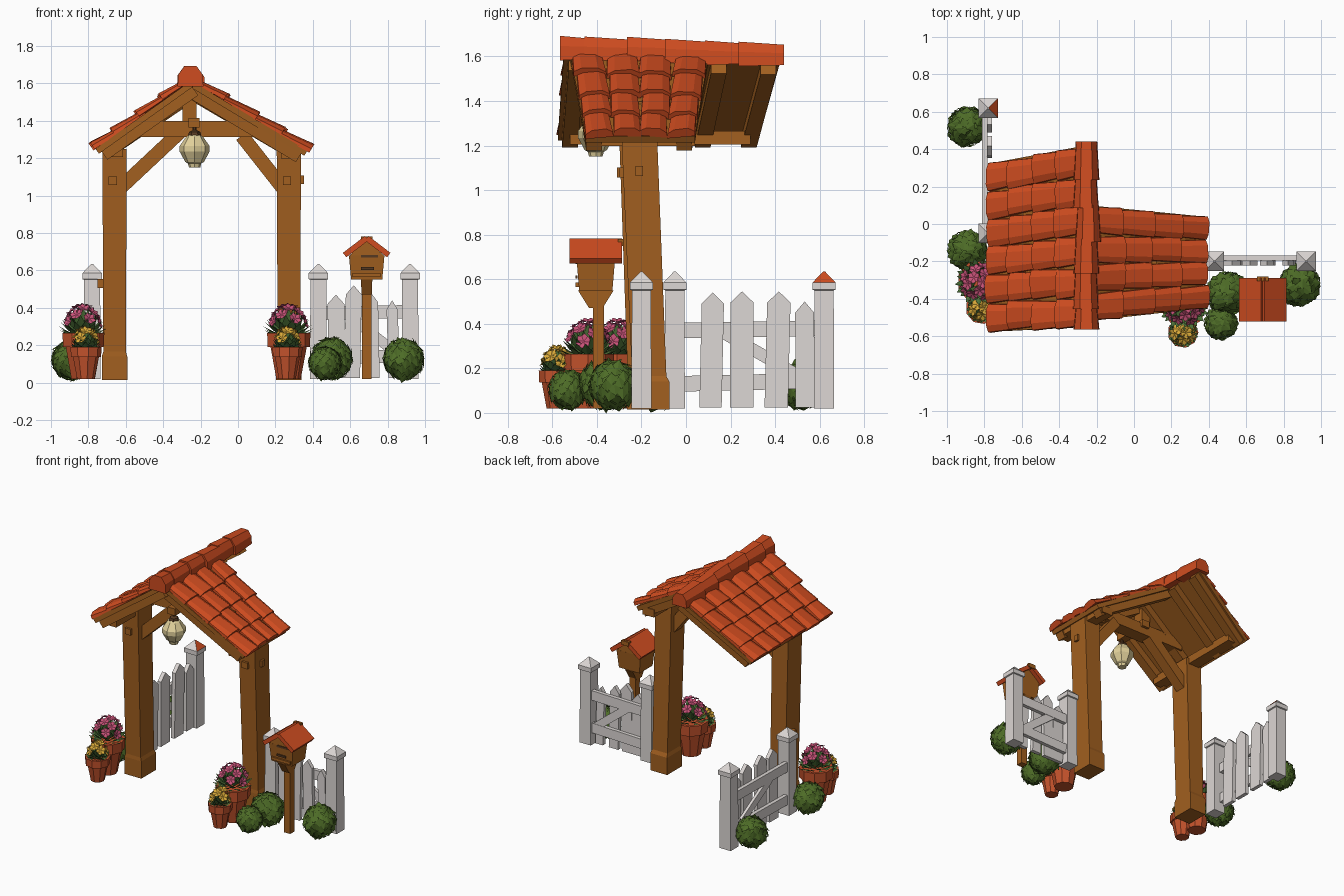
import bpy, bmesh, math, random
from mathutils import Vector as V

if "Cube" in bpy.data.objects:
    bpy.data.objects.remove(bpy.data.objects["Cube"])
random.seed(4)
rnd = random.uniform
X, Y, Z = V((1, 0, 0)), V((0, 1, 0)), V((0, 0, 1))

def mat(name, *c):
    m = bpy.data.materials.new(name)
    m.diffuse_color = (*c, 1)
    m.use_nodes = True
    m.node_tree.nodes["Principled BSDF"].inputs["Base Color"].default_value = m.diffuse_color
    return m

WOOD = mat("warm wood", 0.36, 0.115, 0.014)
TILE = mat("roof tile orange", 0.62, 0.072, 0.014)
WHITE = mat("fence white", 0.72, 0.68, 0.66)
GREEN = mat("bush green", 0.075, 0.15, 0.02)
LEAF = mat("plant green", 0.075, 0.17, 0.04)
CLAY = mat("clay pot", 0.55, 0.085, 0.025)
CREAM = mat("lantern cream", 0.76, 0.64, 0.33)
PINK = mat("pink petals", 0.58, 0.085, 0.19)
YELLOW = mat("yellow petals", 0.70, 0.40, 0.04)
DARK = mat("dark iron", 0.09, 0.04, 0.015)

def finish(name, bm, *mats):
    me = bpy.data.meshes.new(name)
    bm.to_mesh(me)
    bm.free()
    for m in mats:
        me.materials.append(m)
    ob = bpy.data.objects.new(name, me)
    bpy.context.collection.objects.link(ob)
    return ob

def loft(bm, rings):
    """Closed solid through rings of equal point count."""
    rs = [[bm.verts.new(p) for p in r] for r in rings]
    fs = [bm.faces.new(rs[0]), bm.faces.new(rs[-1])]
    n = len(rs[0])
    for a, b in zip(rs, rs[1:]):
        fs += [bm.faces.new((a[i], a[(i + 1) % n], b[(i + 1) % n], b[i])) for i in range(n)]
    bmesh.ops.recalc_face_normals(bm, faces=fs)

def rect(c, u, v, hu, hv):
    c = V(c)
    return [c + u * a * hu + v * b * hv for a, b in ((-1, -1), (1, -1), (1, 1), (-1, 1))]

def circle(c, r, n=9):
    return [V(c) + V((r * math.cos(6.2832 * i / n), r * math.sin(6.2832 * i / n), 0)) for i in range(n)]

def beam(bm, p, q, w, h, side=Y):
    """Bar from p to q, w along side, h across it."""
    p, q = V(p), V(q)
    up = (q - p).cross(side).normalized()
    loft(bm, [rect(p, side, up, w / 2, h / 2), rect(q, side, up, w / 2, h / 2)])

def leaf(bm, base, d, n, length, width):
    """Folded diamond leaf."""
    s = d.cross(n).normalized()
    mid = base + d * length * 0.5
    a, t = bm.verts.new(base), bm.verts.new(base + d * length)
    l, r = [bm.verts.new(mid + s * k * width / 2 - n * width * 0.12) for k in (1, -1)]
    for f in (bm.faces.new((a, l, t)), bm.faces.new((a, t, r))):
        f.normal_update()
        if f.normal.dot(n) < 0:
            f.normal_flip()

def sphere_dirs(n, zmin=-1.0):
    for i in range(n):
        z = 1 - (1 - zmin) * (i + 0.5) / n
        r, a = math.sqrt(1 - z * z), i * 2.39996
        yield V((r * math.cos(a), r * math.sin(a), z))

# --- gate posts with wider feet and pegs
for name, x, y0, y1 in (("left_post", -0.66, -0.18, -0.22), ("right_post", 0.272, -0.16, -0.21)):
    bm = bmesh.new()
    loft(bm, [rect((x, y, z), X, Y, hx, hy) for z, y, hx, hy in (
        (0.015, y0, .068, .085), (0.14, y0, .068, .085), (0.165, y0 - .005, .06, .077), (1.25, y1, .065, .08))])
    beam(bm, (x - 0.01, y1 - 0.09, 1.08), (x - 0.01, y1, 1.08), .045, .045, X)
    beam(bm, (x, y1, 1.085), (x + 0.08, y1, 1.085), .035, .045)
    if x < 0:
        beam(bm, (x - .09, y0, .53), (x, y0, .53), .04, .05)
    finish(name, bm, WOOD)

# --- gate frame: tie beam, king post, braces, wall plates, lantern arm
bm = bmesh.new()
beam(bm, (-0.58, -0.22, 1.355), (0.12, -0.22, 1.355), .1, .085)
beam(bm, (-0.26, -0.22, 1.38), (-0.26, -0.22, 1.58), .08, .075)
beam(bm, (-0.63, -0.21, 1.04), (-0.31, -0.21, 1.34), .08, .075)
beam(bm, (0.24, -0.2, 1.04), (0.02, -0.2, 1.32), .08, .075)
beam(bm, (-0.235, -0.43, 1.39), (-0.235, -0.15, 1.39), .06, .05, X)
beam(bm, (-0.66, -0.52, 1.235), (-0.66, 0.29, 1.235), .09, .06, X)
beam(bm, (0.275, -0.44, 1.225), (0.275, 0.04, 1.225), .09, .055, X)
finish("gate_frame", bm, WOOD)

# --- roof slopes: corners are ridge front/back, eave front/back
slopes = (
    ("left", V((-.25, -.55, 1.60)), V((-.25, .42, 1.58)), V((-.755, -.575, 1.24)), V((-.755, .325, 1.24)), 6, (.06, .38, .72, .95)),
    ("right", V((-.25, -.52, 1.60)), V((-.25, .10, 1.59)), V((.365, -.45, 1.23)), V((.365, .04, 1.23)), 4, (.08, .45, .9)))
for name, r0, r1, e0, e1, cols, rafters in slopes:
    n = (e0 - r0).cross(r1 - r0).normalized()
    n = n if n.z > 0 else -n

    def at(s, t, h=0.0):
        return r0.lerp(r1, t).lerp(e0.lerp(e1, t), s) + n * h

    # wooden deck and rafters
    bm = bmesh.new()
    loft(bm, [[at(s, 0, -.02), at(s, 1, -.02), at(s, 1, .012), at(s, 0, .012)] for s in (0, 1)])
    for t in rafters:
        beam(bm, at(0.01, t, -.045), at(0.97, t, -.045), .07, .055)
    finish(name + "_roof_deck", bm, WOOD)

    # barrel tiles, each lifting and widening towards the eave
    bm = bmesh.new()
    rows = 4
    for i in range(cols):
        for j in range(rows):
            tc, k = (i + 0.5) / cols + rnd(-.008, .008), rnd(-.007, .007)
            end = rnd(.0, .025) if j == rows - 1 else rnd(.02, .05)
            rings = []
            for s, w, lo, hi in ((j / rows - .03 * (j > 0), .86, .008, .034),
                                 ((j + 1) / rows + end, 1.04, .014, .058)):
                rings.append([at(s, tc + a * w / cols, lo + (hi - lo) * b + k * a * 2)
                              for a, b in ((-.5, 0), (-.48, .55), (-.26, .95), (.24, 1), (.48, .55), (.5, 0))])
            loft(bm, rings)
    finish(name + "_roof_tiles", bm, TILE)

# --- ridge cap tiles, sagging slightly to the back
bm = bmesh.new()
ys = (-.56, -.45, -.26, -.09, .09, .24, .43)
sec = ((-.064, -.06), (-.06, .0), (-.03, .042), (.03, .042), (.06, .0), (.064, -.06))
for a, b in zip(ys, ys[1:]):
    dx, dz = rnd(-.008, .008), rnd(-.005, .005)
    loft(bm, [[V((-.25 + dx + u * k, y, 1.648 - .03 * (y + .56) + dz + v * k)) for u, v in sec]
              for y, k in ((a - .005, 1.08), (b + .01, .9))])
finish("ridge_tiles", bm, TILE)

# --- hanging lantern
lx, ly = -0.232, -0.405
bm = bmesh.new()
loft(bm, [circle((lx, ly, z), r, 8) for z, r in ((1.15, .03), (1.172, .036), (1.18, .05), (1.235, .08), (1.265, .08), (1.315, .045), (1.325, .03))])
finish("lantern", bm, CREAM)
bm = bmesh.new()
loft(bm, [circle((lx, ly, z), r, 6) for z, r in ((1.32, .036), (1.34, .03), (1.35, .01), (1.38, .01))])
finish("lantern_hook", bm, DARK)

# --- picket fences: a = run direction, b = side carrying the rails
def fence(name, start, a, b, length, pickets, painted):
    start = V(start)
    bm = bmesh.new()
    for d, w, top in pickets:
        lean = rnd(-.012, .012)
        prof = ((-w / 2, .025), (w / 2, .025), (w / 2 + lean, top - .05), (lean, top), (-w / 2 + lean, top - .05))
        loft(bm, [[start + a * (d + u) + Z * z + b * o for u, z in prof] for o in (-.022, .006)])
    for z0, z1 in ((.37, .38), (.13, .145)):
        beam(bm, start + b * .018 + Z * z0, start + a * length + b * .018 + Z * z1, .028, .07, b)
    beam(bm, start + a * length * .95 + b * .02 + Z * .12, start + a * length * .3 + b * .02 + Z * .37, .02, .055, b)
    finish(name + "_pickets", bm, WHITE)
    for tag, d in (("near", 0), ("far", length)):
        c = start + a * d
        bm = bmesh.new()
        loft(bm, [rect((c.x, c.y, z), X, Y, r, r) for z, r in (
            (.02, .045), (.55, .043), (.553, .052), (.585, .052), (.635, .004))])
        for f in bm.faces:
            f.normal_update()
            if tag == "far" and f.normal.dot(painted) > .3 and f.normal.z > .3:
                f.material_index = 1  # one terracotta cap face
        finish(f"{name}_{tag}_post", bm, WHITE, TILE)

fence("right_fence", (.43, -.2, 0), X, Y, .49, ((.1, .09, .47), (.18, .085, .52), (.29, .075, .48), (.405, .06, .44)), V((0, 0, 0)))
fence("left_fence", (-.78, -.05, 0), Y, -X, .67, ((.16, .1, .54), (.3, .105, .545), (.455, .105, .545), (.585, .085, .5)), X)

# --- birdhouse on a pole
bx, by = 0.688, -0.405
bm = bmesh.new()
loft(bm, [rect((bx, by + .012, z), X, Y, .025, .025) for z in (.02, .56)])
loft(bm, [rect((bx, by, z), X, Y, hx, hy) for z, hx, hy in ((.47, .028, .03), (.55, .03, .08))])
loft(bm, [rect((bx, by, z), X, Y, r, r * .9) for z, r in ((.55, .083), (.68, .095))])
loft(bm, [[V((bx + u, y, z)) for u, z in ((-.095, .675), (.095, .675), (0, .768))] for y in (by - .085, by + .085)])
beam(bm, (bx, by - .09, .575), (bx, by - .07, .575), .15, .02, X)
beam(bm, (bx, by + .1, .765), (bx, by + .125, .765), .06, .03, X)
finish("birdhouse_body", bm, WOOD)
bm = bmesh.new()
for s in (-1, 1):
    beam(bm, (bx, by, .772), (bx + s * .118, by, .682), .235, .03)
finish("birdhouse_roof", bm, TILE)
bm = bmesh.new()
for dx, z, w in ((.015, .675, .09), (.005, .61, .07)):
    beam(bm, (bx + dx - w / 2, by - .086, z), (bx + dx + w / 2, by - .086, z), .008, .014)
finish("birdhouse_slots", bm, DARK)

# --- leafy bushes: faceted core covered in overlapping leaves
for i, (x, y, r) in enumerate(((-.89, -.14, .1), (-.89, .52, .102), (.5, -.37, .108), (.465, -.53, .085), (.885, -.325, .106))):
    bm = bmesh.new()
    c = V((x, y, r + .02))
    bmesh.ops.create_icosphere(bm, subdivisions=2, radius=r * .99)
    bmesh.ops.translate(bm, verts=bm.verts, vec=c)
    for d in sphere_dirs(95):
        down = (-Z + d * d.z + V((rnd(-.3, .3), rnd(-.3, .3), 0))).normalized()
        n = d * rnd(1.0, 1.06)
        leaf(bm, c + n * r - down * r * .25, (down + d * .06).normalized(), d, r * .55, r * .52)
    finish(f"bush_{i + 1}", bm, GREEN)

# --- flower pots
def flower_pot(name, x, y, r, h, spread, top, petals, blooms):
    bm = bmesh.new()
    loft(bm, [circle((x, y, z), k) for z, k in ((.02, r * .58), (h * .72, r * .86), (h * .72, r), (h, r * 1.03), (h, r * .85), (h - .02, r * .8))])
    finish(name + "_pot", bm, CLAY)
    leaves, flowers = bmesh.new(), bmesh.new()
    base, tall = V((x, y, h - .03)), top - h
    for d in sphere_dirs(48, .05):
        d = V((d.x * spread, d.y * spread, d.z * tall * .8 + .03))
        L = d.length
        d.normalize()
        n = (Z - d * d.z + X * .01).normalized()
        leaf(leaves, base + d * L * .3, d, n, L * .75, .05)
    for d in sphere_dirs(blooms, .3):
        c = base + V((d.x * spread * .75, d.y * spread * .75, d.z * tall * .85 + .04))
        s = d.cross(X + Z * .3).normalized()
        t = d.cross(s)
        for k in range(6):
            a = k * math.pi / 3
            p = (s * math.cos(a) + t * math.sin(a) + d * .25).normalized()
            leaf(flowers, c, p, (d - p * d.dot(p)).normalized(), .037, .042)
    finish(name + "_leaves", leaves, LEAF)
    finish(name + "_flowers", flowers, petals)

flower_pot("left_big", -.83, -.31, .112, .265, .125, .43, PINK, 14)
flower_pot("left_small", -.815, -.45, .083, .19, .08, .3, YELLOW, 9)
flower_pot("right_big", .268, -.44, .116, .265, .13, .43, PINK, 14)
flower_pot("right_small", .262, -.58, .08, .19, .08, .3, YELLOW, 9)
